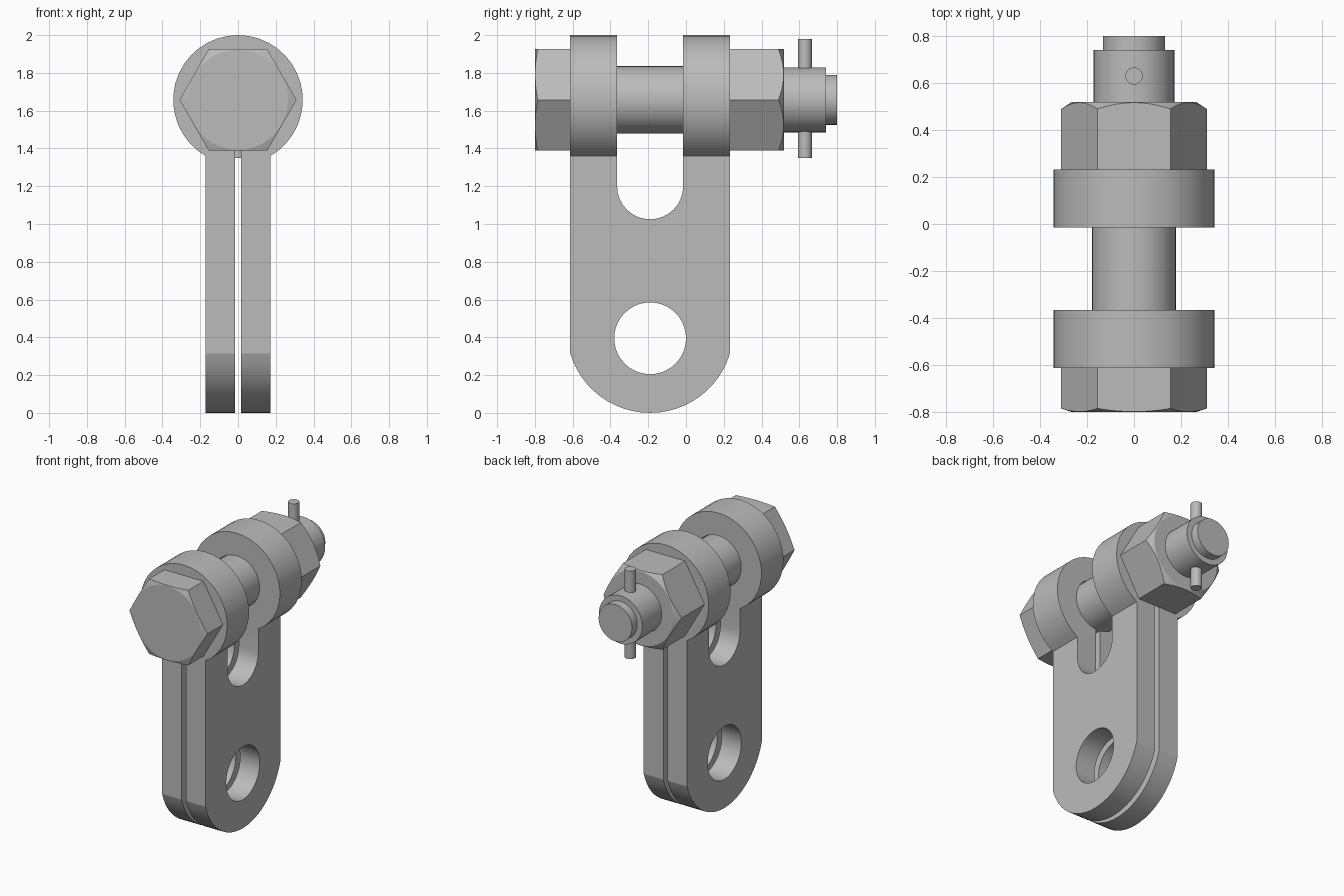
import bpy
import bmesh
from math import sin, cos, asin, pi, radians, sqrt

cube = bpy.data.objects.get("Cube")
if cube:
    bpy.data.objects.remove(cube, do_unlink=True)

steel = bpy.data.materials.new("grey_steel")
steel.use_nodes = True
colour = (0.5, 0.5, 0.5, 1)
steel.diffuse_color = colour
steel.node_tree.nodes["Principled BSDF"].inputs["Base Color"].default_value = colour

AXIS_Z = 1.657        # height of the bolt axis
MID_Y = -0.19         # middle of the shackle plates
HALF_W = 0.423        # half width of the plates
OUTER, INNER = 0.343, 0.182
LEG, GAP = 0.172, 0.017


def finish(name, bm):
    bmesh.ops.recalc_face_normals(bm, faces=bm.faces)
    mesh = bpy.data.meshes.new(name)
    bm.to_mesh(mesh)
    bm.free()
    mesh.materials.append(steel)
    ob = bpy.data.objects.new(name, mesh)
    bpy.context.collection.objects.link(ob)
    return ob


def arc(cx, cy, r, start, end, n):
    return [(cx + r * cos(start + (end - start) * i / n),
             cy + r * sin(start + (end - start) * i / n)) for i in range(n + 1)]


def extrude(name, outline, place, low, high):
    """Prism through an outline; place(u, v, d) gives the 3D point."""
    bm = bmesh.new()
    ends = [[bm.verts.new(place(u, v, d)) for u, v in outline] for d in (low, high)]
    for end in ends:
        bm.faces.new(end)
    n = len(outline)
    for i in range(n):
        j = (i + 1) % n
        bm.faces.new((ends[0][i], ends[0][j], ends[1][j], ends[1][i]))
    return finish(name, bm)


def lathe(name, profile, sides):
    """Solid turned about the bolt axis from (y, radius) pairs."""
    bm = bmesh.new()
    rings = [[bm.verts.new((r * cos(2 * pi * i / sides), y,
                            AXIS_Z + r * sin(2 * pi * i / sides)))
              for i in range(sides)] for y, r in profile]
    for a, b in zip(rings, rings[1:]):
        for i in range(sides):
            j = (i + 1) % sides
            bm.faces.new((a[i], a[j], b[j], b[i]))
    bm.faces.new(rings[0])
    bm.faces.new(rings[-1])
    return finish(name, bm)


def cut(ob, cutter, operation):
    mod = ob.modifiers.new("cut", "BOOLEAN")
    mod.operation, mod.solver, mod.object = operation, "EXACT", cutter
    bpy.context.view_layer.update()
    graph = bpy.context.evaluated_depsgraph_get()
    mesh = bpy.data.meshes.new_from_object(ob.evaluated_get(graph))
    ob.modifiers.clear()
    ob.data = mesh
    bpy.data.objects.remove(cutter, do_unlink=True)


def along_x(y, z, x):
    return (x, y, z)


def along_y(x, z, y):
    return (x, y, z)


# Folded strap: two legs that wrap round the bolt, with a slit between them
a_out, a_in = asin(LEG / OUTER), asin(GAP / INNER)
down = -pi / 2
strap_outline = ([(LEG, -0.1)]
                 + arc(0, AXIS_Z, OUTER, down + a_out, down + 2 * pi - a_out, 32)
                 + [(-LEG, -0.1), (-GAP, -0.1)]
                 + arc(0, AXIS_Z, INNER, down + 2 * pi - a_in, down + a_in, 36)
                 + [(GAP, -0.1)])
shackle = extrude("shackle_strap", strap_outline, along_y,
                  MID_Y - HALF_W, MID_Y + HALF_W)

# Side shape: rounded foot and an open slot between the knuckles
foot_rise = 0.315
foot_r = (HALF_W ** 2 + foot_rise ** 2) / (2 * foot_rise)
foot_a = asin(HALF_W / foot_r)
over = 0.001
foot = arc(MID_Y, foot_r, foot_r, down - foot_a, down + foot_a, 24)
slot = arc(MID_Y, 1.2, 0.175, 0, -pi, 16)
side = ([(MID_Y - HALF_W - over, 2.1)]
        + [(MID_Y - HALF_W - over, foot[0][1])] + foot
        + [(MID_Y + HALF_W + over, foot[-1][1]), (MID_Y + HALF_W + over, 2.1)]
        + [(slot[0][0], 2.1)] + slot + [(slot[-1][0], 2.1)])
cut(shackle, extrude("side_cutter", side, along_x, -0.5, 0.5), "INTERSECT")

# Round eye through both legs
eye = arc(MID_Y, 0.395, 0.19, 0, 2 * pi, 40)[:-1]
cut(shackle, extrude("eye_cutter", eye, along_x, -0.5, 0.5), "DIFFERENCE")

# Bolt shank with a stepped tip
shank = lathe("bolt_shank", [(-0.65, 0.179), (0.5, 0.179), (0.5, 0.172),
                             (0.74, 0.172), (0.74, 0.132), (0.8, 0.132)], 40)

# Hexagonal head and nut, corners chamfered on the outer side
HEX_R = 0.31
head = lathe("bolt_head", [(-0.8, HEX_R), (-0.612, HEX_R)], 6)
cut(head, lathe("head_cutter", [(-0.801, 0.262), (-0.78, 0.325), (-0.5, 0.325)], 48),
    "INTERSECT")
nut = lathe("hex_nut", [(0.232, HEX_R), (0.52, HEX_R)], 6)
cut(nut, lathe("nut_cutter", [(0.1, 0.325), (0.48, 0.325), (0.521, 0.262)], 48),
    "INTERSECT")

# Upright locking pin through the bolt end
bm = bmesh.new()
bmesh.ops.create_cone(bm, cap_ends=True, segments=20, radius1=0.037,
                      radius2=0.037, depth=0.63)
bmesh.ops.translate(bm, verts=bm.verts, vec=(0, 0.63, 1.665))
pin = finish("locking_pin", bm)

# Smooth round walls, keep edges sharp
for ob in (shackle, shank, head, nut, pin):
    bpy.ops.object.select_all(action="DESELECT")
    ob.select_set(True)
    bpy.context.view_layer.objects.active = ob
    bpy.ops.object.shade_smooth_by_angle(angle=radians(19 if ob is pin else 14))
